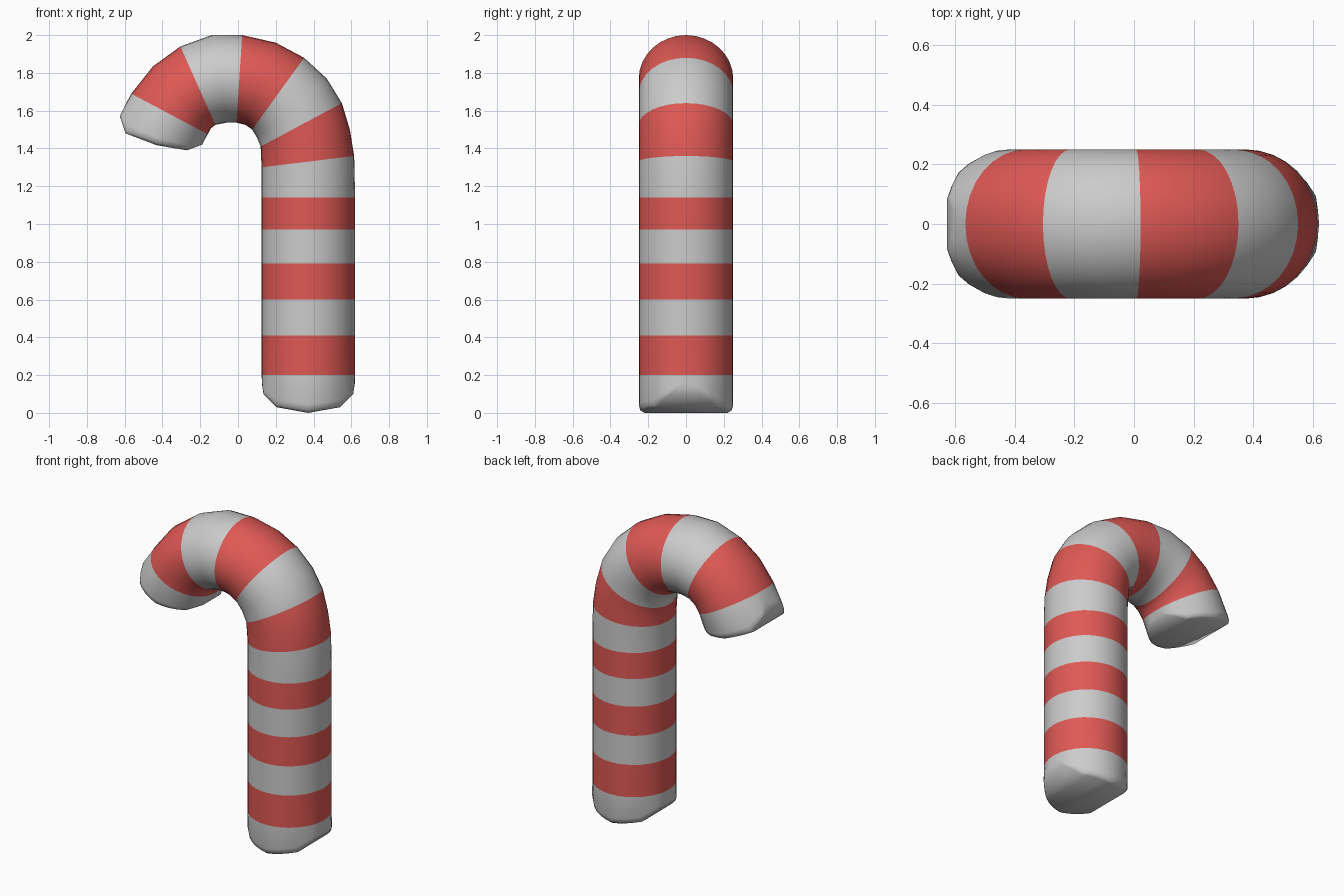
import bpy, bmesh, math

if "Cube" in bpy.data.objects:
    bpy.data.objects.remove(bpy.data.objects["Cube"])

N = 32       # sides of the tube
R = 0.25     # half width along y

# Cross-sections: (outer x, outer z, inner x, inner z, stripe above is red)
sections = [(0.62, z, 0.125, z, i % 2 == 0)
            for i, z in enumerate((0.20, 0.41, 0.60, 0.79, 0.97, 1.14))]
sections[-1] = (0.62, 1.14, 0.125, 1.14, False)
sections += [
    (0.615, 1.36, 0.125, 1.30, True), (0.592, 1.50, 0.122, 1.355, True),
    (0.55, 1.64, 0.12, 1.41, False), (0.47, 1.77, 0.102, 1.455, False),
    (0.35, 1.88, 0.075, 1.50, True), (0.20, 1.96, 0.04, 1.525, True),
    (0.022, 2.0, -0.008, 1.537, False), (-0.14, 2.0, -0.06, 1.537, False),
    (-0.305, 1.94, -0.12, 1.525, True), (-0.45, 1.835, -0.145, 1.505, True),
    (-0.565, 1.69, -0.16, 1.475, False),
]
# End profiles: (position across the tube, x, z), from outer to inner side
foot = [(1, 0.618, 0.15), (0.924, 0.61, 0.10), (0.707, 0.54, 0.03), (0, 0.372, 0.0),
        (-0.707, 0.205, 0.03), (-0.924, 0.135, 0.10), (-1, 0.127, 0.15)]
tip = [(1, -0.60, 1.625), (0.924, -0.626, 1.57), (0.707, -0.595, 1.48), (0, -0.43, 1.417),
       (-0.707, -0.27, 1.39), (-0.924, -0.19, 1.42), (-1, -0.175, 1.45)]

angles = [2 * math.pi * i / N for i in range(N)]
bm = bmesh.new()


def ring_points(s):
    ox, oz, ix, iz = s[:4]
    pts = []
    for a in angles:
        k = (1 + math.cos(a)) / 2
        pts.append((ix + (ox - ix) * k, R * math.sin(a), iz + (oz - iz) * k))
    return pts


def sample(profile, c):
    for (s0, x0, z0), (s1, x1, z1) in zip(profile, profile[1:]):
        if c >= s1 - 1e-6:
            k = (c - s0) / (s1 - s0)
            return x0 + (x1 - x0) * k, z0 + (z1 - z0) * k


def bridge(a, b, red):
    for i in range(N):
        j = (i + 1) % N
        bm.faces.new((a[i], a[j], b[j], b[i])).material_index = int(red)


def cap(ring, profile):
    # Side wall, softened rim, then strips running straight across y
    ends = [sample(profile, math.cos(a)) for a in angles]
    rim = [bm.verts.new((x + (v.co.x - x) * 0.22, v.co.y, z + (v.co.z - z) * 0.22))
           for (x, z), v in zip(ends, ring)]
    soft = [bm.verts.new((x + (v.co.x - x) * 0.07, v.co.y * 0.97, z + (v.co.z - z) * 0.07))
            for (x, z), v in zip(ends, ring)]
    edge = [bm.verts.new((x, v.co.y * 0.88, z)) for (x, z), v in zip(ends, ring)]
    bridge(ring, rim, False)
    bridge(rim, soft, False)
    bridge(soft, edge, False)
    for i in range(N // 2):
        quad = [edge[i], edge[i + 1], edge[-i - 1], edge[-i]]
        bm.faces.new(list(dict.fromkeys(quad)))


# Striped tube
rings = [[bm.verts.new(p) for p in ring_points(s)] for s in sections]
for a, b, s in zip(rings, rings[1:], sections):
    bridge(a, b, s[4])

# Rounded foot and hook tip
cap(rings[0], foot)
cap(rings[-1], tip)

bmesh.ops.recalc_face_normals(bm, faces=bm.faces)
for f in bm.faces:
    f.smooth = True
mesh = bpy.data.meshes.new("striped_cane")
bm.to_mesh(mesh)
bm.free()

# Stripe colours
for name, colour in (("pale", (0.8, 0.8, 0.8, 1)), ("red", (0.74, 0.1, 0.09, 1))):
    mat = bpy.data.materials.new(name)
    mat.diffuse_color = colour
    mat.use_nodes = True
    mat.node_tree.nodes["Principled BSDF"].inputs["Base Color"].default_value = mat.diffuse_color
    mesh.materials.append(mat)

cane = bpy.data.objects.new("striped_cane", mesh)
bpy.context.collection.objects.link(cane)
